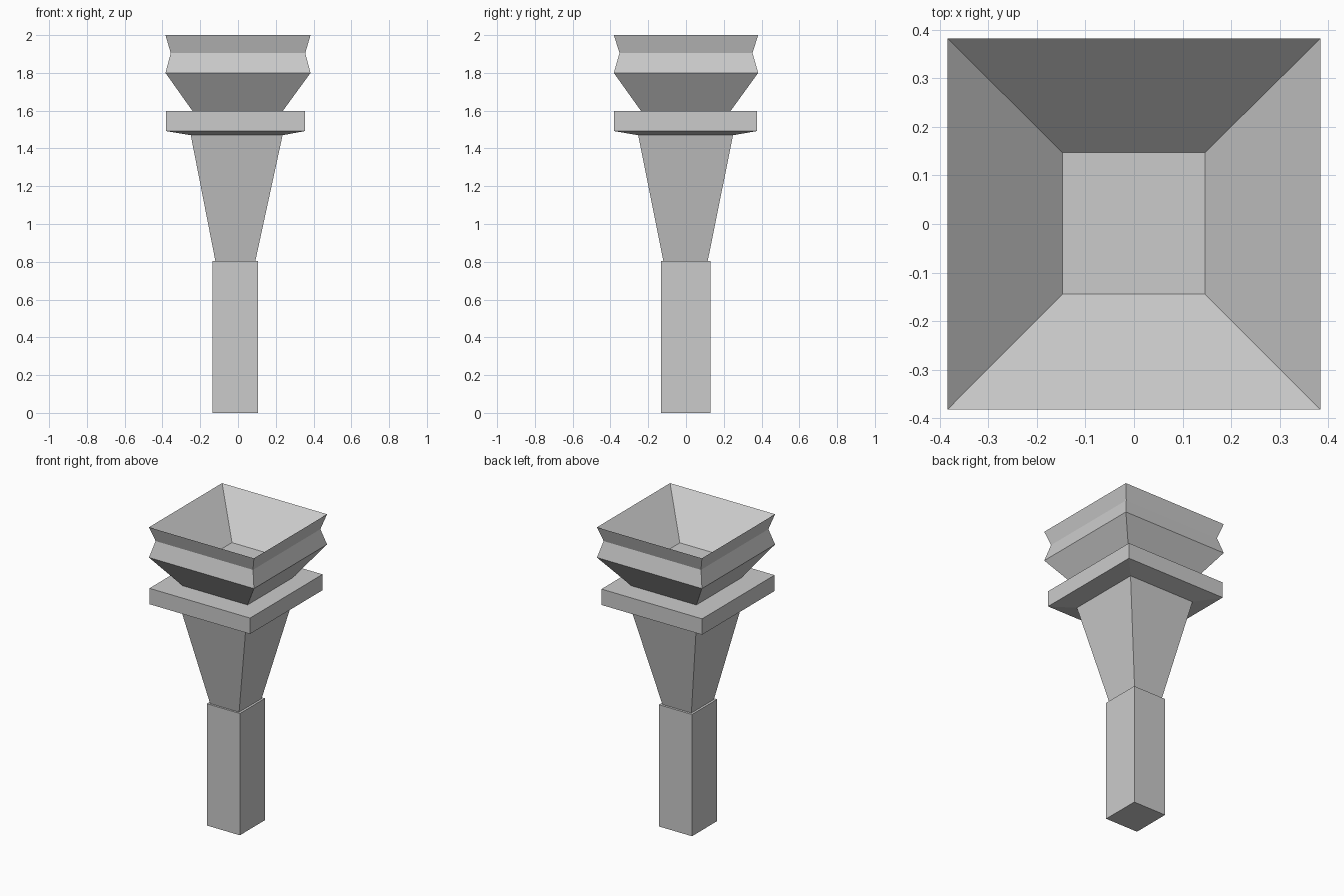
import bpy, bmesh

if "Cube" in bpy.data.objects:
    bpy.data.objects.remove(bpy.data.objects["Cube"])


def loft(name, rings, cap_bottom=False, cap_top=False):
    """Square-section part; each ring is (x0, x1, y0, y1, z)."""
    bm = bmesh.new()
    loops = [[bm.verts.new(p) for p in
              ((x0, y0, z), (x1, y0, z), (x1, y1, z), (x0, y1, z))]
             for x0, x1, y0, y1, z in rings]
    for a, b in zip(loops, loops[1:]):
        for i in range(4):
            j = (i + 1) % 4
            bm.faces.new((a[i], a[j], b[j], b[i]))
    if cap_bottom:
        bm.faces.new(loops[0][::-1])
    if cap_top:
        bm.faces.new(loops[-1])
    mesh = bpy.data.meshes.new(name)
    bm.to_mesh(mesh)
    bm.free()
    obj = bpy.data.objects.new(name, mesh)
    bpy.context.collection.objects.link(obj)
    return obj


# Shared section outlines where parts meet
handle_side = (-0.135, 0.107, -0.133, 0.13)
neck_low = (-0.12, 0.092, -0.12, 0.115)
neck_high = (-0.25, 0.236, -0.253, 0.249)
plate_side = (-0.381, 0.355, -0.381, 0.376)
bowl_base = (-0.24, 0.236, -0.237, 0.235)

# Straight handle with a small ledge on top
loft("handle", [handle_side + (0,), handle_side + (0.805,), neck_low + (0.805,)],
     cap_bottom=True)

# Flaring neck
loft("neck", [neck_low + (0.805,), neck_high + (1.47,)])

# Collar plate with a sloped underside
loft("collar_plate", [neck_high + (1.47,), plate_side + (1.492,),
                      plate_side + (1.597,), bowl_base + (1.597,)])

# Bowl: flared base, pinched rim and tapered hollow with a flat floor
loft("bowl", [bowl_base + (1.597,),
              (-0.384, 0.384, -0.382, 0.382, 1.80),
              (-0.356, 0.356, -0.352, 0.352, 1.905),
              (-0.384, 0.384, -0.382, 0.382, 2.0),
              (-0.147, 0.146, -0.144, 0.147, 1.76)], cap_top=True)
